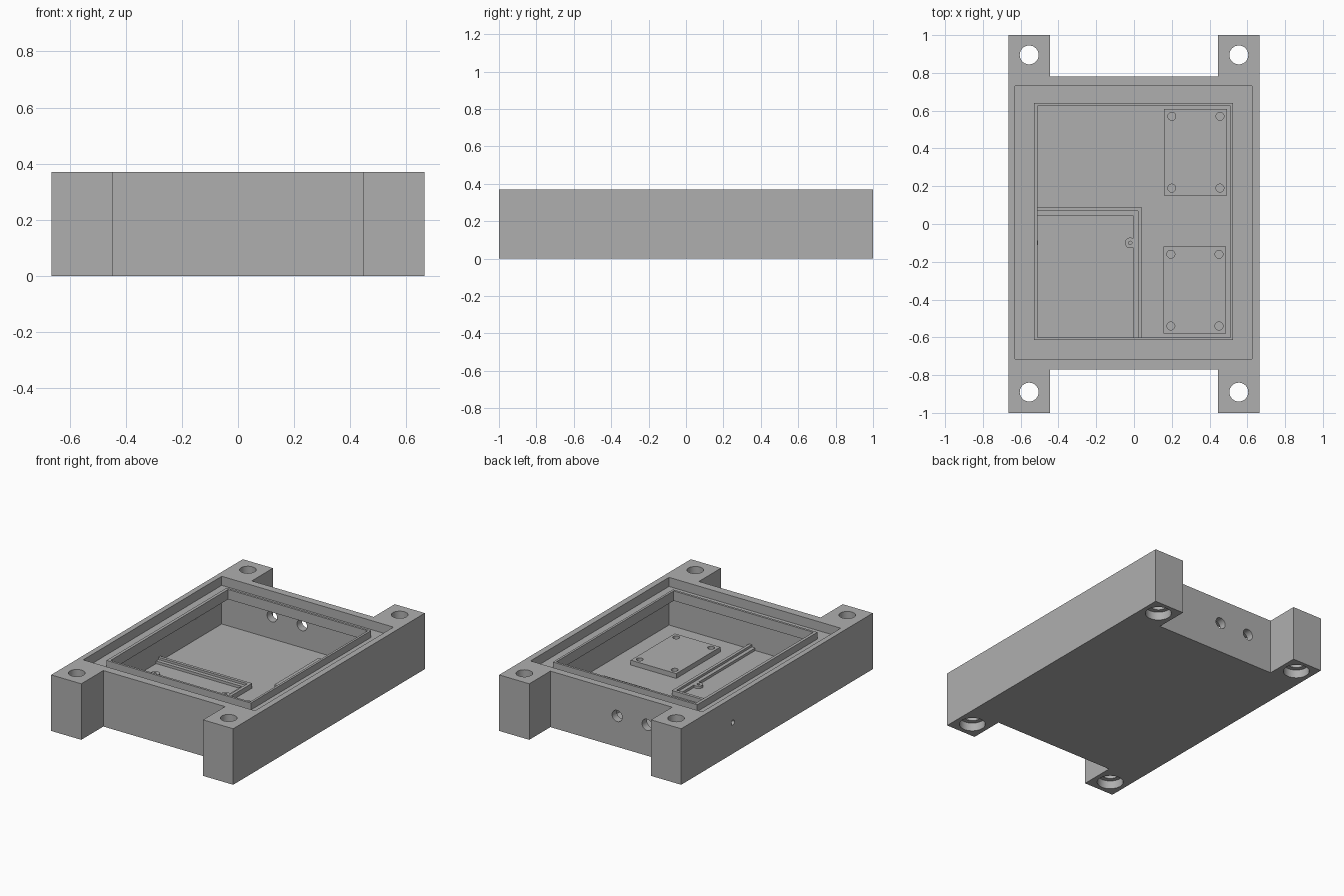
import bpy
import bmesh
from mathutils import Matrix, Vector

cube = bpy.data.objects.get("Cube")
if cube:
    bpy.data.objects.remove(cube, do_unlink=True)

grey = bpy.data.materials.new("housing_grey")
grey.use_nodes = True
grey.diffuse_color = (0.43, 0.43, 0.43, 1)
grey.node_tree.nodes["Principled BSDF"].inputs["Base Color"].default_value = grey.diffuse_color


def to_object(name, bm):
    mesh = bpy.data.meshes.new(name)
    bm.to_mesh(mesh)
    bm.free()
    mesh.materials.append(grey)
    obj = bpy.data.objects.new(name, mesh)
    bpy.context.collection.objects.link(obj)
    return obj


def box(name, x, y, z):
    """Box from three (low, high) ranges."""
    lo, hi = (Vector(c) for c in zip(x, y, z))
    bm = bmesh.new()
    bmesh.ops.create_cube(bm, size=1)
    bmesh.ops.scale(bm, vec=hi - lo, verts=bm.verts)
    bmesh.ops.translate(bm, vec=(lo + hi) / 2, verts=bm.verts)
    return to_object(name, bm)


def rod(name, centre, radius, length, axis="Z"):
    """Cylinder centred on a point, along an axis."""
    turn = {"X": Matrix.Rotation(1.5708, 4, "Y"),
            "Y": Matrix.Rotation(1.5708, 4, "X"), "Z": Matrix()}[axis]
    bm = bmesh.new()
    bmesh.ops.create_cone(bm, cap_ends=True, segments=40, radius1=radius, radius2=radius,
                          depth=length, matrix=Matrix.Translation(centre) @ turn)
    return to_object(name, bm)


def combine(obj, others, operation="DIFFERENCE"):
    """Apply booleans and remove the helper objects."""
    bpy.context.view_layer.objects.active = obj
    for other in others:
        other.hide_render = True
        mod = obj.modifiers.new("cut", "BOOLEAN")
        mod.operation, mod.solver, mod.object = operation, "EXACT", other
        bpy.ops.object.modifier_apply(modifier=mod.name)
        bpy.data.objects.remove(other, do_unlink=True)


def smooth(obj):
    bpy.ops.object.select_all(action="DESELECT")
    obj.select_set(True)
    bpy.context.view_layer.objects.active = obj
    bpy.ops.object.shade_smooth_by_angle(angle=0.6)


HEIGHT = 0.37
FLOOR = 0.055
PAD_TOP = 0.087
IN_X, IN_Y = (-0.63, 0.625), (-0.715, 0.73)

# Housing block with end notches, leaving four corner lugs
housing = box("housing", (-0.665, 0.665), (-1, 1), (0, HEIGHT))
cutters = [
    box("notch_front", (-0.445, 0.445), (-1.2, -0.77), (-0.1, 0.5)),
    box("notch_back", (-0.445, 0.445), (0.78, 1.2), (-0.1, 0.5)),
    box("cavity", IN_X, IN_Y, (FLOOR, 0.5)),
]
# Counterbored bolt holes
for x in (-0.555, 0.555):
    for y in (-0.89, 0.895):
        cutters.append(rod("bolt_hole", (x, y, 0.2), 0.05, 1))
        cutters.append(rod("counterbore", (x, y, 0), 0.08, 0.11))
# Cable holes in the back wall and a small hole in the right wall
for x in (-0.043, -0.262):
    cutters.append(rod("cable_hole", (x, 0.75, 0.204), 0.037, 0.2, "Y"))
cutters.append(rod("side_hole", (-0.65, 0.46, 0.205), 0.016, 0.2, "X"))
combine(housing, cutters)
smooth(housing)

# Seal shelf and the lip standing on its inner edge
LIP_X, LIP_Y = (-0.51, 0.51), (-0.6, 0.625)
shelf = box("seal_shelf", IN_X, IN_Y, (0.29, 0.31))
combine(shelf, [box("opening", LIP_X, LIP_Y, (0.2, 0.5))])
lip = box("seal_lip", (-0.53, 0.525), (-0.615, 0.64), (0.31, 0.355))
combine(lip, [box("opening", LIP_X, LIP_Y, (0.2, 0.5))])

# Mounting pads with four screw holes each
for name, x0, y0 in (("back_pad", 0.16, 0.15), ("front_pad", 0.155, -0.58)):
    pad = box(name, (x0, x0 + 0.333), (y0, y0 + 0.46), (FLOOR, PAD_TOP))
    combine(pad, [rod("screw_hole", (x0 + dx, y0 + dy, PAD_TOP), 0.021, 0.2)
                  for dx in (0.04, 0.295) for dy in (0.04, 0.42)])
    smooth(pad)

# Stepped L-shaped rail around the front right compartment
for name, outer, inner, top in (("rail_wall", 0, 0.02, PAD_TOP), ("rail_step", 0.02, 0.045, 0.072)):
    rail = box(name, (IN_X[0], 0.04 - outer), (IN_Y[0], 0.09 - outer), (FLOOR, top))
    combine(rail, [box("inside", (-1, 0.04 - inner), (-1, 0.09 - inner), (0, 0.5))])

# Screw bosses on either side of the compartment
for name, x in (("left_boss", -0.02), ("right_boss", -0.535)):
    boss = rod(name, (x, -0.1, (FLOOR + 0.072) / 2), 0.028, 0.072 - FLOOR)
    combine(boss, [rod("screw_hole", (x, -0.1, FLOOR), 0.009, 0.2)])
    smooth(boss)
